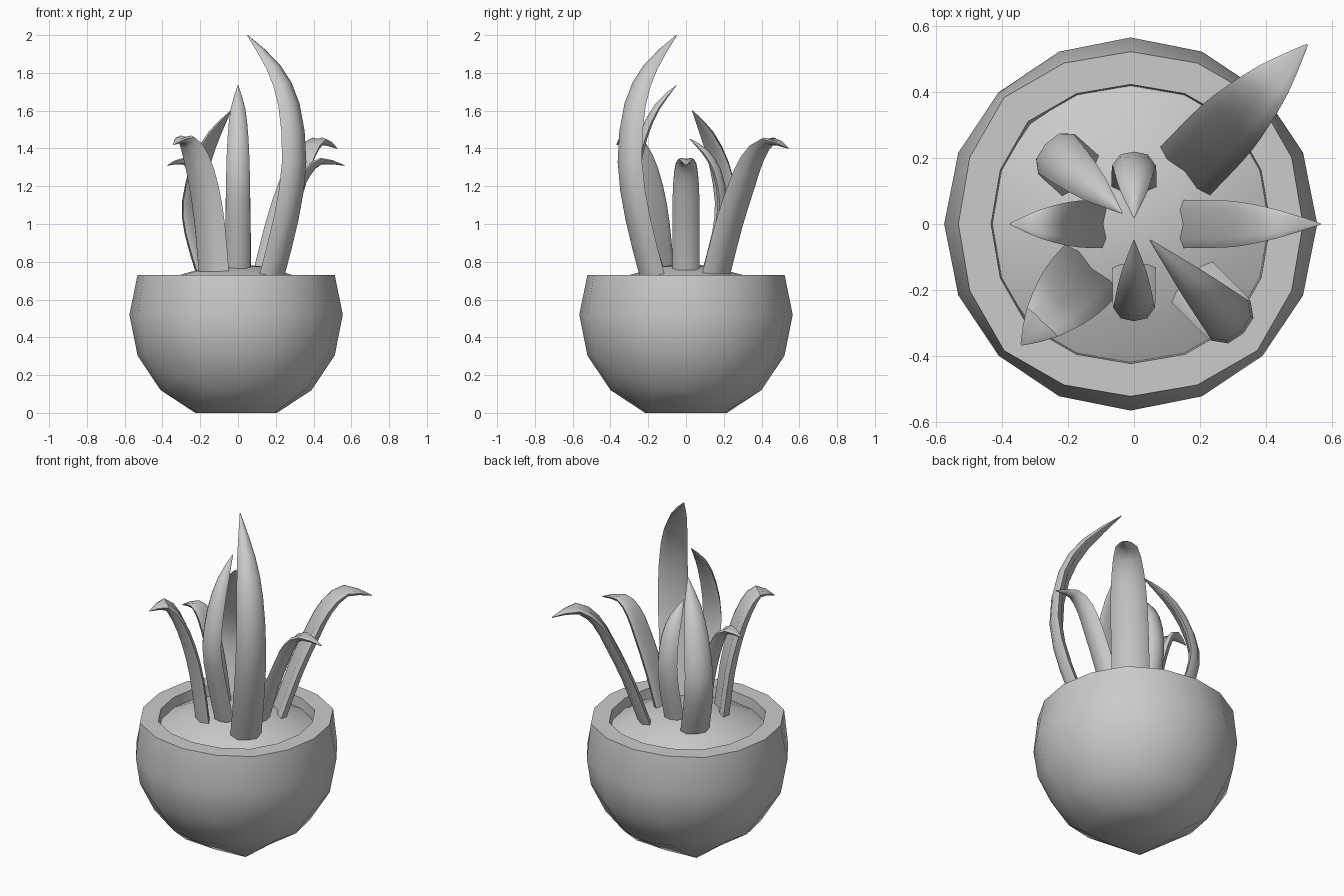
import bpy, bmesh
from math import radians, cos, sin, tan, pi
from mathutils import Vector

if "Cube" in bpy.data.objects:
    bpy.data.objects.remove(bpy.data.objects["Cube"])


def finish(bm, name, angle):
    bmesh.ops.recalc_face_normals(bm, faces=bm.faces[:])
    me = bpy.data.meshes.new(name)
    bm.to_mesh(me)
    bm.free()
    ob = bpy.data.objects.new(name, me)
    bpy.context.collection.objects.link(ob)
    bpy.ops.object.select_all(action='DESELECT')
    ob.select_set(True)
    bpy.context.view_layer.objects.active = ob
    bpy.ops.object.shade_smooth_by_angle(angle=radians(angle))
    return ob


def extrude_rim(bm, scale, z):
    rim = [e for e in bm.edges if e.is_boundary]
    new = bmesh.ops.extrude_edge_only(bm, edges=rim)['geom']
    for v in (g for g in new if isinstance(g, bmesh.types.BMVert)):
        v.co.x *= scale
        v.co.y *= scale
        v.co.z = z


# Pot: cube turned into a sphere, flat underneath, open at the top
R, CZ, RIM = 0.565, 0.52, 0.73
bm = bmesh.new()
bmesh.ops.create_cube(bm, size=2)
bmesh.ops.subdivide_edges(bm, edges=bm.edges[:], cuts=3, use_grid_fill=True)
bmesh.ops.delete(bm, geom=[v for v in bm.verts if v.co.z > 0.9], context='VERTS')
for v in bm.verts:
    g = v.co.copy()
    d = Vector([tan(c * pi / 4) for c in g]).normalized() * R
    d.z += CZ
    if g.z > 0.4:
        d.z = RIM
    if g.z < -0.9 and max(abs(g.x), abs(g.y)) < 0.6:
        d.z = 0
    v.co = d
extrude_rim(bm, 0.81, RIM)
extrude_rim(bm, 0.98, 0.6)
pot = finish(bm, "pot", 50)
pot.location.x = -0.01

# Soil: low dome inside the pot
bm = bmesh.new()
N = 16
top = bm.verts.new((0, 0, 0.79))
prev = None
for r, z in [(0.14, 0.775), (0.3, 0.73), (0.43, 0.665)]:
    ring = [bm.verts.new((r * cos(2 * pi * i / N), r * sin(2 * pi * i / N), z)) for i in range(N)]
    for i in range(N):
        j = (i + 1) % N
        bm.faces.new((top, ring[i], ring[j]) if prev is None else (prev[i], ring[i], ring[j], prev[j]))
    prev = ring
soil = finish(bm, "soil", 40)
soil.location.x = -0.01


# Leaves: channelled section swept along a curve in a vertical plane
SECTION = [(-0.5, -0.2), (-0.32, 0.35), (0, 0.5), (0.32, 0.35),
           (0.5, -0.2), (0.3, -0.4), (0, -0.25), (-0.3, -0.4)]
TAPER = [1, 1, 0.97, 0.85, 0.58, 0.03]


def smooth(pts):
    """Adds a Catmull-Rom midpoint between each pair of points."""
    p = [2 * pts[0] - pts[1]] + pts + [2 * pts[-1] - pts[-2]]
    out = []
    for i in range(1, len(p) - 2):
        out += [p[i], (9 * (p[i] + p[i + 1]) - p[i - 1] - p[i + 2]) / 16]
    return out + [pts[-1]]


def leaf(name, azimuth, width, thick, path):
    a = radians(azimuth)
    out, side, up = Vector((cos(a), sin(a), 0)), Vector((-sin(a), cos(a), 0)), Vector((0, 0, 1))
    pts = smooth([Vector((r, z, w)) for (r, z), w in zip(path, TAPER)])
    bm = bmesh.new()
    rings = []
    for i, p in enumerate(pts):
        t = (pts[min(i + 1, len(pts) - 1)] - pts[max(i - 1, 0)]).xy.normalized()
        normal = out * t.y - up * t.x
        c = out * p.x + up * p.y
        rings.append([bm.verts.new(c + side * u * width * p.z + normal * v * thick * p.z ** 0.8)
                      for u, v in SECTION])
    n = len(SECTION)
    for r0, r1 in zip(rings, rings[1:]):
        for i in range(n):
            j = (i + 1) % n
            bm.faces.new((r0[i], r0[j], r1[j], r1[i]))
    bm.faces.new(rings[0])
    bm.faces.new(rings[-1])
    finish(bm, name, 50)


# Arching leaves that bend outward
leaf("leaf_back_right", 46, 0.21, 0.07,
     [(0.23, 0.72), (0.33, 1.0), (0.42, 1.2), (0.5, 1.35), (0.61, 1.44), (0.755, 1.4)])
leaf("leaf_right", 0, 0.145, 0.06,
     [(0.15, 0.72), (0.22, 0.95), (0.3, 1.15), (0.36, 1.27), (0.44, 1.335), (0.565, 1.31)])
leaf("leaf_left", 180, 0.145, 0.06,
     [(0.1, 0.72), (0.14, 0.98), (0.18, 1.15), (0.23, 1.28), (0.29, 1.335), (0.375, 1.31)])
leaf("leaf_front_left", 227, 0.22, 0.075,
     [(0.2, 0.72), (0.235, 1.0), (0.28, 1.2), (0.34, 1.36), (0.41, 1.45), (0.5, 1.42)])
# Upright leaves whose tips curl inward
leaf("leaf_back", 90, 0.135, 0.06,
     [(0.11, 0.72), (0.17, 0.95), (0.19, 1.12), (0.16, 1.28), (0.1, 1.38), (0.02, 1.45)])
leaf("leaf_front", 270, 0.13, 0.06,
     [(0.13, 0.72), (0.22, 1.03), (0.265, 1.25), (0.225, 1.46), (0.15, 1.62), (0.05, 1.735)])
leaf("leaf_back_left", 138, 0.165, 0.065,
     [(0.22, 0.72), (0.31, 0.95), (0.33, 1.12), (0.27, 1.32), (0.17, 1.48), (0.05, 1.6)])
leaf("leaf_front_right", -45, 0.175, 0.08,
     [(0.26, 0.72), (0.37, 1.03), (0.43, 1.33), (0.39, 1.63), (0.27, 1.83), (0.07, 2.0)])
